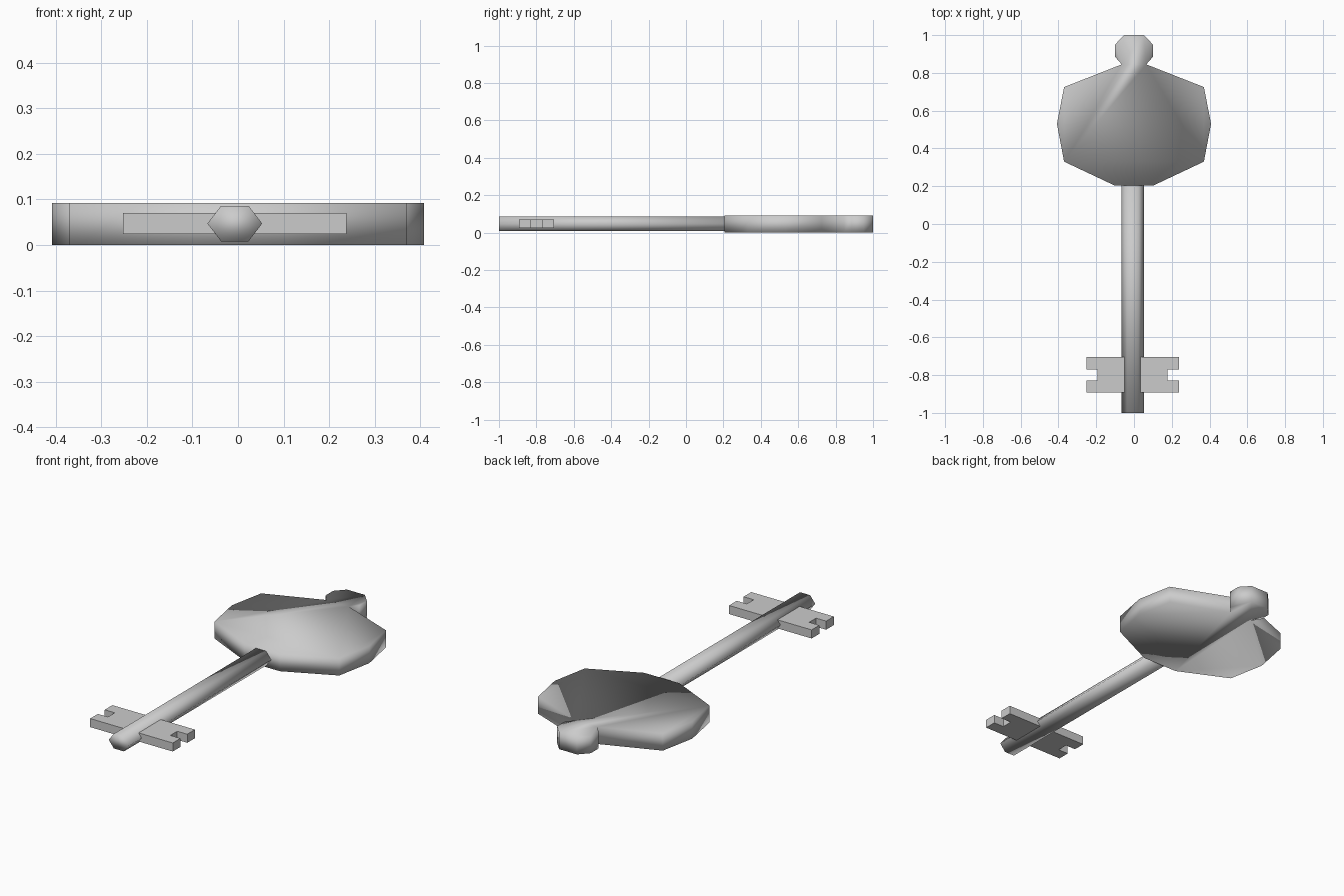
import bpy
import bmesh
import math
from mathutils import Vector

cube = bpy.data.objects.get("Cube")
if cube:
    bpy.data.objects.remove(cube)

# Single grey metal
metal = bpy.data.materials.new("grey_metal")
metal.use_nodes = True
grey = (0.6, 0.6, 0.6, 1)
metal.diffuse_color = grey
metal.node_tree.nodes["Principled BSDF"].inputs["Base Color"].default_value = grey


def prism(name, profile, offset, smooth):
    """Close a 3D outline into a face and extrude it by offset."""
    bm = bmesh.new()
    face = bm.faces.new([bm.verts.new(p) for p in profile])
    new = bmesh.ops.extrude_face_region(bm, geom=[face], use_keep_orig=True)["geom"]
    moved = [v for v in new if isinstance(v, bmesh.types.BMVert)]
    bmesh.ops.translate(bm, verts=moved, vec=Vector(offset))
    bmesh.ops.recalc_face_normals(bm, faces=bm.faces)
    for f in bm.faces:
        f.smooth = smooth
    mesh = bpy.data.meshes.new(name)
    bm.to_mesh(mesh)
    bm.free()
    mesh.materials.append(metal)
    obj = bpy.data.objects.new(name, mesh)
    bpy.context.collection.objects.link(obj)
    return obj


# Bow with its end knob: one mirrored outline, softly shaded
half = [(0.105, 0.205), (0.37, 0.33), (0.408, 0.53), (0.37, 0.725), (0.065, 0.845),
        (0.1, 0.885), (0.1, 0.95), (0.053, 1.0)]
outline = half + [(-x, y) for x, y in reversed(half)]
prism("key_bow", [(x, y, 0) for x, y in outline], (0, 0, 0.092), True)

# Six-sided shaft, set slightly off centre
mid_x, mid_z = -0.007, 0.047
ring = [(mid_x + 0.06 * math.cos(math.tau * i / 6), -1,
         mid_z + 0.045 * math.sin(math.tau * i / 6)) for i in range(6)]
prism("key_shaft", ring, (0, 1.22, 0), True)

# Notched bits on both sides of the shaft
bit = [(0, -0.893), (0.245, -0.893), (0.245, -0.828), (0.185, -0.828),
       (0.185, -0.77), (0.245, -0.77), (0.245, -0.705), (0, -0.705)]
for name, side in (("left_bit", 1), ("right_bit", -1)):
    prism(name, [(mid_x + side * x, y, 0.024) for x, y in bit], (0, 0, 0.046), False)
